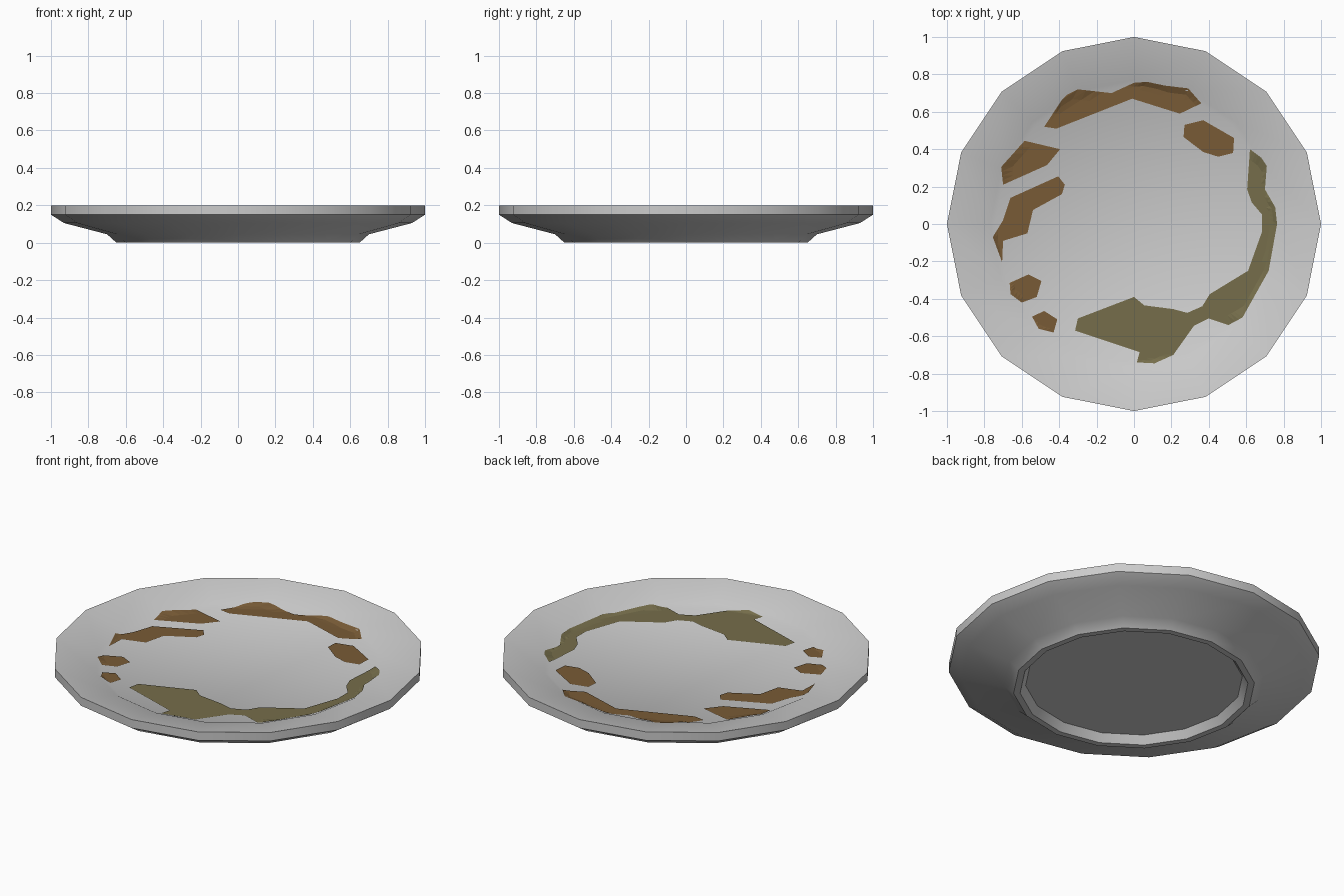
import bpy, bmesh, math

if "Cube" in bpy.data.objects:
    bpy.data.objects.remove(bpy.data.objects["Cube"])

SIDES = 16
STEP = 2 * math.pi / SIDES
FLOOR_Z, FLOOR_R = 0.138, 0.745      # flat eating surface
LIP_Z, LIP_R = 0.152, 0.77           # small step up to the sloped rim


def add_object(name, bm):
    mesh = bpy.data.meshes.new(name)
    bm.to_mesh(mesh)
    bm.free()
    obj = bpy.data.objects.new(name, mesh)
    bpy.context.collection.objects.link(obj)
    return obj


def colour(name, rgb):
    mat = bpy.data.materials.new(name)
    mat.diffuse_color = (*rgb, 1)
    mat.use_nodes = True
    mat.node_tree.nodes["Principled BSDF"].inputs["Base Color"].default_value = mat.diffuse_color
    return mat


# Plate body: lathe a profile from recessed underside to eating surface
profile = [(0.585, 0.045), (0.615, 0.0), (0.65, 0.0), (0.70, 0.045),
           (0.93, 0.105), (1.0, 0.15), (1.0, 0.20),
           (LIP_R, LIP_Z), (FLOOR_R, FLOOR_Z)]
bm = bmesh.new()
rings = [[bm.verts.new((r * math.cos(i * STEP), r * math.sin(i * STEP), z))
          for i in range(SIDES)] for r, z in profile]
for a, b in zip(rings, rings[1:]):
    for i in range(SIDES):
        j = (i + 1) % SIDES
        bm.faces.new((a[i], a[j], b[j], b[i]))
bm.faces.new(rings[0][::-1])
bm.faces.new(rings[-1])
bmesh.ops.recalc_face_normals(bm, faces=bm.faces)
plate = add_object("plate", bm)
bpy.context.view_layer.objects.active = plate
plate.select_set(True)
bpy.ops.object.shade_smooth_by_angle(angle=math.radians(30))


def surface_height(x, y):
    """Height of the plate's upper side, following its 16-sided outline."""
    off = math.atan2(y, x) % STEP - STEP / 2
    r = math.hypot(x, y) * math.cos(off) / math.cos(STEP / 2)
    t = min(max((r - FLOOR_R) / (LIP_R - FLOOR_R), 0), 1)
    return FLOOR_Z + t * (LIP_Z - FLOOR_Z)


def stain(name, outline, mat):
    """Thin irregular patch draped over the plate."""
    bm = bmesh.new()
    face = bm.faces.new([bm.verts.new((x, y, 0)) for x, y in outline])
    face.normal_update()
    if face.normal.z < 0:
        face.normal_flip()
    bmesh.ops.triangulate(bm, faces=[face])
    bmesh.ops.subdivide_edges(bm, edges=bm.edges[:], cuts=3, use_grid_fill=True)
    for v in bm.verts:
        v.co.z = surface_height(v.co.x, v.co.y) + 0.004
    add_object(name, bm).data.materials.append(mat)


brown = colour("brown_sauce", (0.19, 0.105, 0.037))
green = colour("green_sauce", (0.18, 0.155, 0.07))

# Brown stains around the back and left
stain("brown_stain_back", [
    (-.48, .52), (-.385, .665), (-.36, .69), (-.30, .72), (-.12, .70), (0, .755),
    (.07, .76), (.165, .74), (.29, .725), (.36, .645), (.245, .59),
    (-.01, .67), (-.415, .51)], brown)
stain("brown_stain_back_right", [
    (.27, .53), (.37, .555), (.535, .46), (.53, .38), (.45, .36),
    (.37, .385), (.265, .465)], brown)
stain("brown_stain_back_left", [
    (-.70, .21), (-.71, .305), (-.585, .445), (-.395, .40), (-.465, .315)], brown)
stain("brown_stain_left", [
    (-.405, .255), (-.37, .21), (-.385, .16), (-.54, .075), (-.57, -.05),
    (-.70, -.09), (-.705, -.205), (-.755, -.07), (-.70, .02), (-.66, .14)], brown)
stain("brown_spot_large", [
    (-.665, -.315), (-.565, -.27), (-.495, -.305), (-.52, -.39),
    (-.60, -.42), (-.66, -.375)], brown)
stain("brown_spot_small", [
    (-.545, -.495), (-.48, -.465), (-.41, -.51), (-.43, -.58), (-.51, -.56)], brown)

# Green smear sweeping round the front and right
stain("green_smear", [
    (-.315, -.57), (-.30, -.505), (0, -.39), (.055, -.435), (.21, -.455),
    (.285, -.475), (.365, -.44), (.405, -.375), (.61, -.25), (.685, -.04),
    (.685, .05), (.63, .115), (.605, .185), (.62, .40), (.68, .355),
    (.71, .31), (.70, .185), (.755, .09), (.765, 0), (.72, -.25),
    (.58, -.50), (.505, -.54), (.40, -.505), (.32, -.545), (.21, -.70),
    (.11, -.745), (.015, -.74), (.03, -.685)], green)
